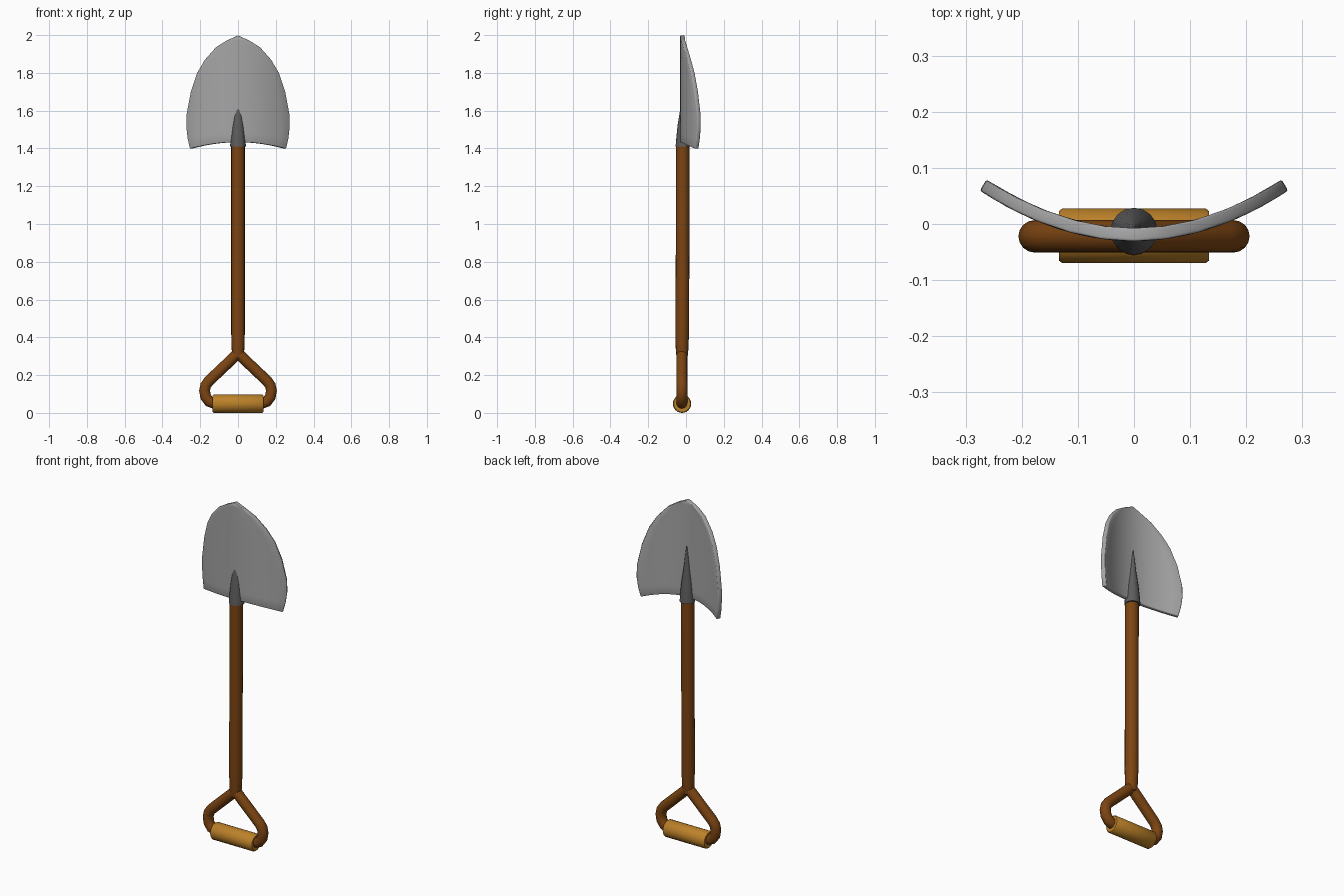
import bpy, bmesh, math
from mathutils import Vector

if "Cube" in bpy.data.objects:
    bpy.data.objects.remove(bpy.data.objects["Cube"])


def material(name, rgb):
    m = bpy.data.materials.new(name)
    m.diffuse_color = (*rgb, 1)
    m.use_nodes = True
    m.node_tree.nodes["Principled BSDF"].inputs["Base Color"].default_value = m.diffuse_color
    return m


WOOD = material("brown wood", (0.20, 0.058, 0.006))
GRIP = material("light wood", (0.50, 0.22, 0.022))
STEEL = material("steel grey", (0.38, 0.38, 0.38))
DARK = material("dark steel", (0.11, 0.11, 0.11))


def finish(bm, name, mat, angle=40):
    bmesh.ops.recalc_face_normals(bm, faces=bm.faces)
    me = bpy.data.meshes.new(name)
    bm.to_mesh(me)
    bm.free()
    me.materials.append(mat)
    ob = bpy.data.objects.new(name, me)
    bpy.context.collection.objects.link(ob)
    bpy.ops.object.select_all(action='DESELECT')
    ob.select_set(True)
    bpy.context.view_layer.objects.active = ob
    bpy.ops.object.shade_smooth_by_angle(angle=math.radians(angle))
    return ob


def tube(name, mat, path, sides=16):
    """Round tube through (x, y, z, radius) points, bending in the xz plane."""
    bm = bmesh.new()
    pts = [Vector(p[:3]) for p in path]
    side = Vector((0, 1, 0))
    rings = []
    for i, p in enumerate(path):
        t = pts[min(i + 1, len(pts) - 1)] - pts[max(i - 1, 0)]
        t.y = 0
        n = t.normalized().cross(side)
        ring = []
        for k in range(sides):
            a = 2 * math.pi * k / sides
            ring.append(bm.verts.new(pts[i] + p[3] * (math.cos(a) * n + math.sin(a) * side)))
        rings.append(ring)
    for a, b in zip(rings, rings[1:]):
        for k in range(sides):
            j = (k + 1) % sides
            bm.faces.new((a[k], a[j], b[j], b[k]))
    bm.faces.new(rings[0])
    bm.faces.new(rings[-1])
    return finish(bm, name, mat)


# Shaft, narrowing into the handle fork
tube("shaft", WOOD, [(0, -.021, .29, .029), (0, -.021, .33, .033), (0, -.02, .42, .036),
                     (0, -.018, .9, .036), (0, -.017, 1.43, .036)])

# Forked handle: one bent arm per side
arm = [(-.01, .325), (.04, .277), (.155, .168), (.171, .145), (.177, .118),
       (.171, .085), (.153, .06), (.125, .05), (.05, .049)]
for label, s in (("right", 1), ("left", -1)):
    tube("handle_arm_" + label, WOOD, [(s * x, -.022, z, .029) for x, z in arm])

# Hand grip
tube("hand_grip", GRIP, [(-.134, -.021, .0485, .044), (-.128, -.021, .0485, .0485),
                         (.128, -.021, .0485, .0485), (.134, -.021, .0485, .044)], 24)

# Tapered socket running up both faces of the blade
tube("socket", DARK, [(0, -.013, 1.41, .042), (0, -.013, 1.45, .039), (0, -.013, 1.52, .032),
                      (0, -.012, 1.60, .020), (0, -.009, 1.67, .011), (0, -.006, 1.73, .002)])

# Dished blade: rows of (height, half width), arched along the bottom edge
rows = [(1.398, .250), (1.45, .262), (1.51, .269), (1.58, .268), (1.70, .246),
        (1.80, .213), (1.87, .172), (1.935, .115), (1.97, .06), (1.998, 0)]
COLS = 12
bm = bmesh.new()
grid = []
for z, w in rows:
    line = []
    for c in range(COLS + 1):
        t = 2 * c / COLS - 1
        x = t * w
        rise = .035 * (1 - t * t) * max(0, 1 - (z - 1.398) / .4)
        line.append(bm.verts.new((x, -.019 + 1.22 * x * x, z + rise)))
    grid.append(line)
for a, b in zip(grid, grid[1:]):
    for c in range(COLS):
        bm.faces.new((a[c], a[c + 1], b[c + 1], b[c]))
bmesh.ops.remove_doubles(bm, verts=bm.verts, dist=1e-5)
blade = finish(bm, "blade", STEEL, 50)
sol = blade.modifiers.new("thickness", 'SOLIDIFY')
sol.thickness = .023
sol.offset = 0
bev = blade.modifiers.new("soft_edge", 'BEVEL')
bev.width = .007
bev.segments = 2
bev.limit_method = 'ANGLE'
bev.angle_limit = math.radians(50)
